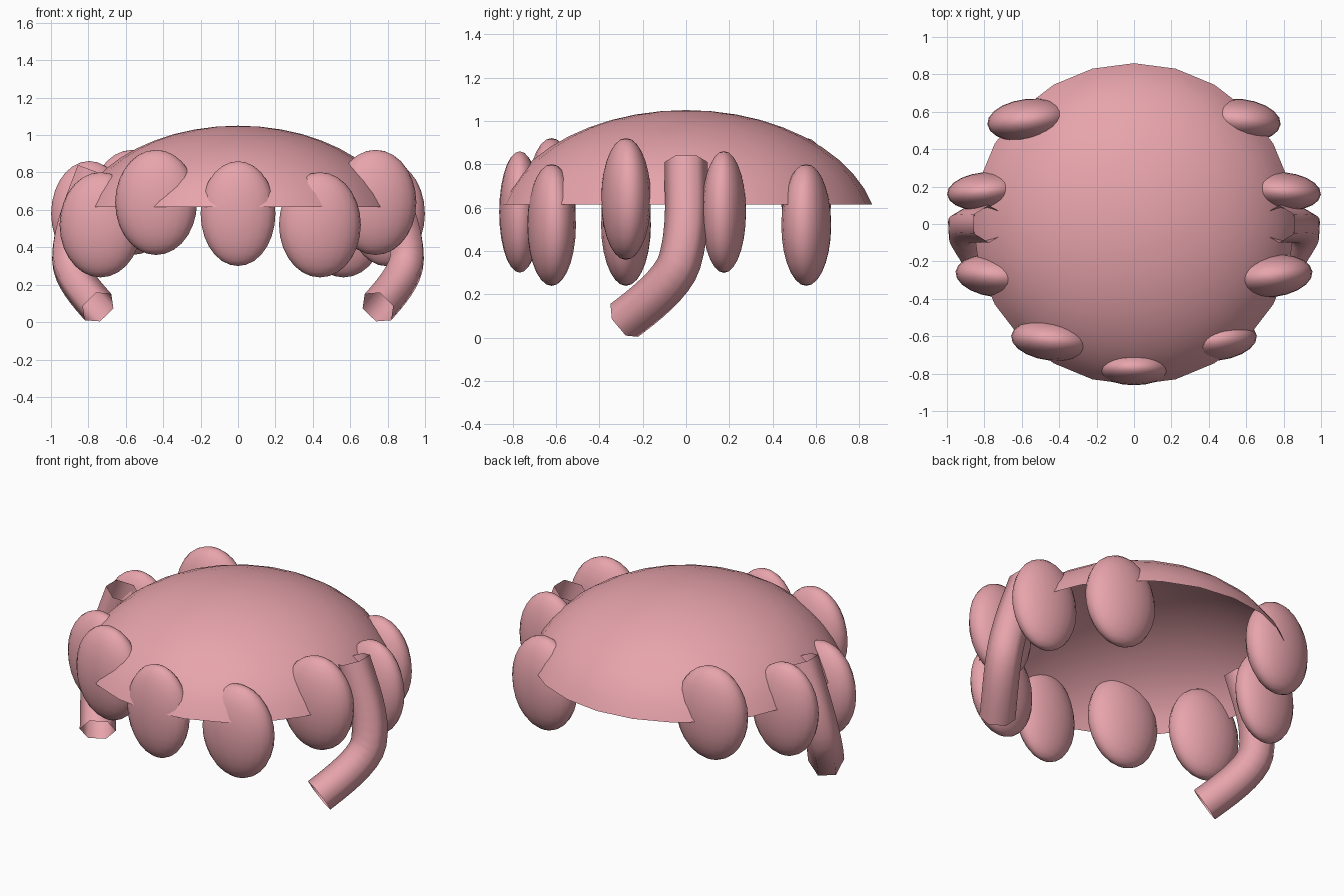
import bpy, bmesh, math
from mathutils import Matrix, Vector

if "Cube" in bpy.data.objects:
    bpy.data.objects.remove(bpy.data.objects["Cube"])

pink = bpy.data.materials.new("pink")
pink.diffuse_color = (0.80, 0.37, 0.41, 1)
pink.use_nodes = True
pink.node_tree.nodes["Principled BSDF"].inputs["Base Color"].default_value = pink.diffuse_color


def finish(ob):
    ob.data.materials.clear()
    ob.data.materials.append(pink)
    for p in ob.data.polygons:
        p.use_smooth = True


def ellipsoid(name, center, radii, turn=0, segs=20, rings=14, keep_above=None):
    bm = bmesh.new()
    bmesh.ops.create_uvsphere(bm, u_segments=segs, v_segments=rings, radius=1)
    if keep_above is not None:
        low = [v for v in bm.verts if v.co.z < keep_above]
        bmesh.ops.delete(bm, geom=low, context='VERTS')
    m = (Matrix.Translation(center) @ Matrix.Rotation(math.radians(turn), 4, 'Z')
         @ Matrix.Diagonal((*radii, 1)))
    bm.transform(m)
    me = bpy.data.meshes.new(name)
    bm.to_mesh(me)
    bm.free()
    ob = bpy.data.objects.new(name, me)
    bpy.context.collection.objects.link(ob)
    finish(ob)


# open dome cap, cut above the equator
ellipsoid("hair_cap", (0, 0, 0.463), (0.89, 0.89, 0.587), 0, 24, 24, 0.2)

# ring of flattened curls, alternating in height left and right
ellipsoid("front_curl", (0, -0.767, 0.58), (0.2, 0.095, 0.28))
curls = [
    ("temple_curl", 0.438, -0.62, 0.52, 0.64, 0.22, 0.111, 6),
    ("side_curl", 0.735, -0.277, 0.64, 0.52, 0.22, 0.114, 6),
    ("rear_side_curl", 0.795, 0.175, 0.58, 0.58, 0.205, 0.102, -5),
    ("back_curl", 0.565, 0.555, 0.52, 0.64, 0.22, 0.114, -6),
]
for name, x, y, z_right, z_left, rx, ry, turn in curls:
    ellipsoid(name + "_right", (x, y, z_right), (rx, ry, 0.281), turn)
    ellipsoid(name + "_left", (-x, y, z_left), (rx, ry, 0.281), -turn)

# open curved strands hanging at each side
path = [(0.775, 0, 0.81), (0.905, -0.03, 0.35), (0.748, -0.285, 0.08)]
for side, s in (("right", 1), ("left", -1)):
    cu = bpy.data.curves.new("strand_path", 'CURVE')
    cu.dimensions = '3D'
    cu.bevel_depth = 0.1
    cu.bevel_resolution = 1
    cu.resolution_u = 8
    sp = cu.splines.new('BEZIER')
    sp.bezier_points.add(len(path) - 1)
    for bp, (x, y, z) in zip(sp.bezier_points, path):
        bp.co = Vector((s * x, y, z))
        bp.handle_left_type = bp.handle_right_type = 'AUTO'
    # straight drop from the cap, then a sharper forward sweep
    for bp, (l, r) in zip(sp.bezier_points, (
            ((0.74, 0, 0.95), (0.83, 0.0, 0.66)),
            ((0.905, 0.015, 0.50), (0.905, -0.06, 0.25)),
            ((0.80, -0.205, 0.14), (0.70, -0.36, 0.02)))):
        bp.handle_left_type = bp.handle_right_type = 'FREE'
        bp.handle_left = (s * l[0], l[1], l[2])
        bp.handle_right = (s * r[0], r[1], r[2])
    tmp = bpy.data.objects.new("strand_tmp", cu)
    bpy.context.collection.objects.link(tmp)
    bpy.context.view_layer.update()
    dg = bpy.context.evaluated_depsgraph_get()
    me = bpy.data.meshes.new_from_object(tmp.evaluated_get(dg))
    bpy.data.objects.remove(tmp)
    ob = bpy.data.objects.new("side_strand_" + side, me)
    bpy.context.collection.objects.link(ob)
    finish(ob)
